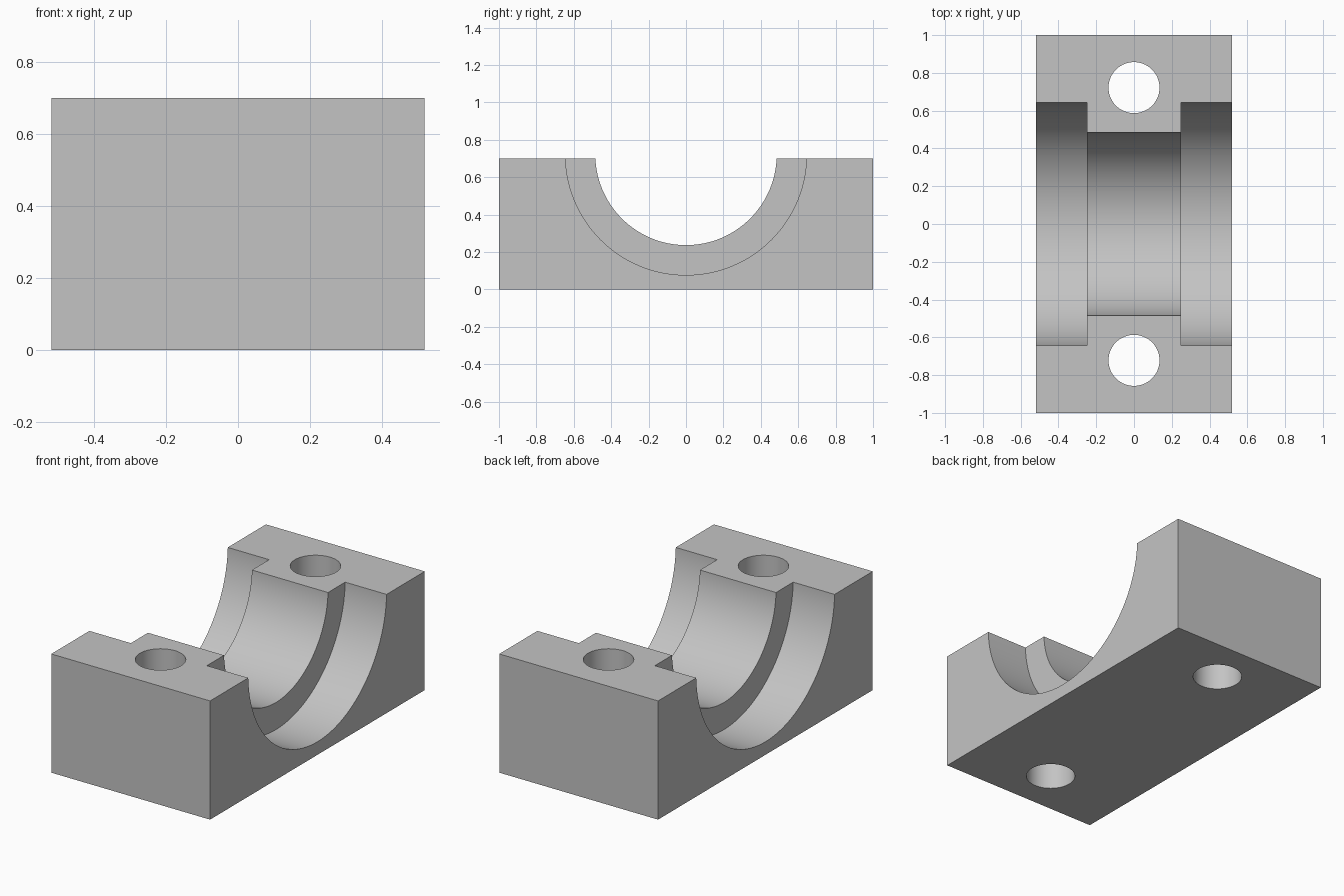
import bpy
from math import pi, radians

default = bpy.data.objects.get("Cube")
if default:
    bpy.data.objects.remove(default, do_unlink=True)

WIDTH, LENGTH, HEIGHT = 1.036, 2.0, 0.70
BORE_Z = 0.722            # bore axis sits just above the split face
BORE_R, RECESS_R = 0.485, 0.645
RIB_HALF = 0.248          # half width of the central rib
BOLT_R, BOLT_Y = 0.135, 0.722

grey = bpy.data.materials.new("machined grey")
grey.use_nodes = True
colour = (0.55, 0.55, 0.55, 1)
grey.diffuse_color = colour
grey.node_tree.nodes["Principled BSDF"].inputs["Base Color"].default_value = colour


def cylinder(name, radius, depth, location, rotation=(0, 0, 0)):
    bpy.ops.mesh.primitive_cylinder_add(
        vertices=128, radius=radius, depth=depth, location=location, rotation=rotation)
    obj = bpy.context.object
    obj.name = name
    obj.hide_render = True
    return obj


# Solid block
bpy.ops.mesh.primitive_cube_add(size=1, location=(0, 0, HEIGHT / 2))
block = bpy.context.object
block.name = "bearing_block"
block.scale = (WIDTH, LENGTH, HEIGHT)
bpy.ops.object.transform_apply(location=True, rotation=False, scale=True)
block.data.materials.append(grey)

# Central bore, wider recess at each end, and two vertical bolt holes
along_x = (0, pi / 2, 0)
cutters = [cylinder("bore_cutter", BORE_R, 2, (0, 0, BORE_Z), along_x)]
for side in (-1, 1):
    cutters.append(cylinder("recess_cutter", RECESS_R, 1,
                            (side * (RIB_HALF + 0.5), 0, BORE_Z), along_x))
    cutters.append(cylinder("bolt_hole_cutter", BOLT_R, 2,
                            (0, side * BOLT_Y, HEIGHT / 2)))

# Cut the block, then discard the cutters
bpy.ops.object.select_all(action='DESELECT')
block.select_set(True)
bpy.context.view_layer.objects.active = block
for cutter in cutters:
    cut = block.modifiers.new(cutter.name, 'BOOLEAN')
    cut.operation = 'DIFFERENCE'
    cut.solver = 'EXACT'
    cut.object = cutter
    bpy.ops.object.modifier_apply(modifier=cut.name)
    bpy.data.objects.remove(cutter, do_unlink=True)

# Smooth bores, crisp edges
bpy.ops.object.shade_smooth_by_angle(angle=radians(30))
